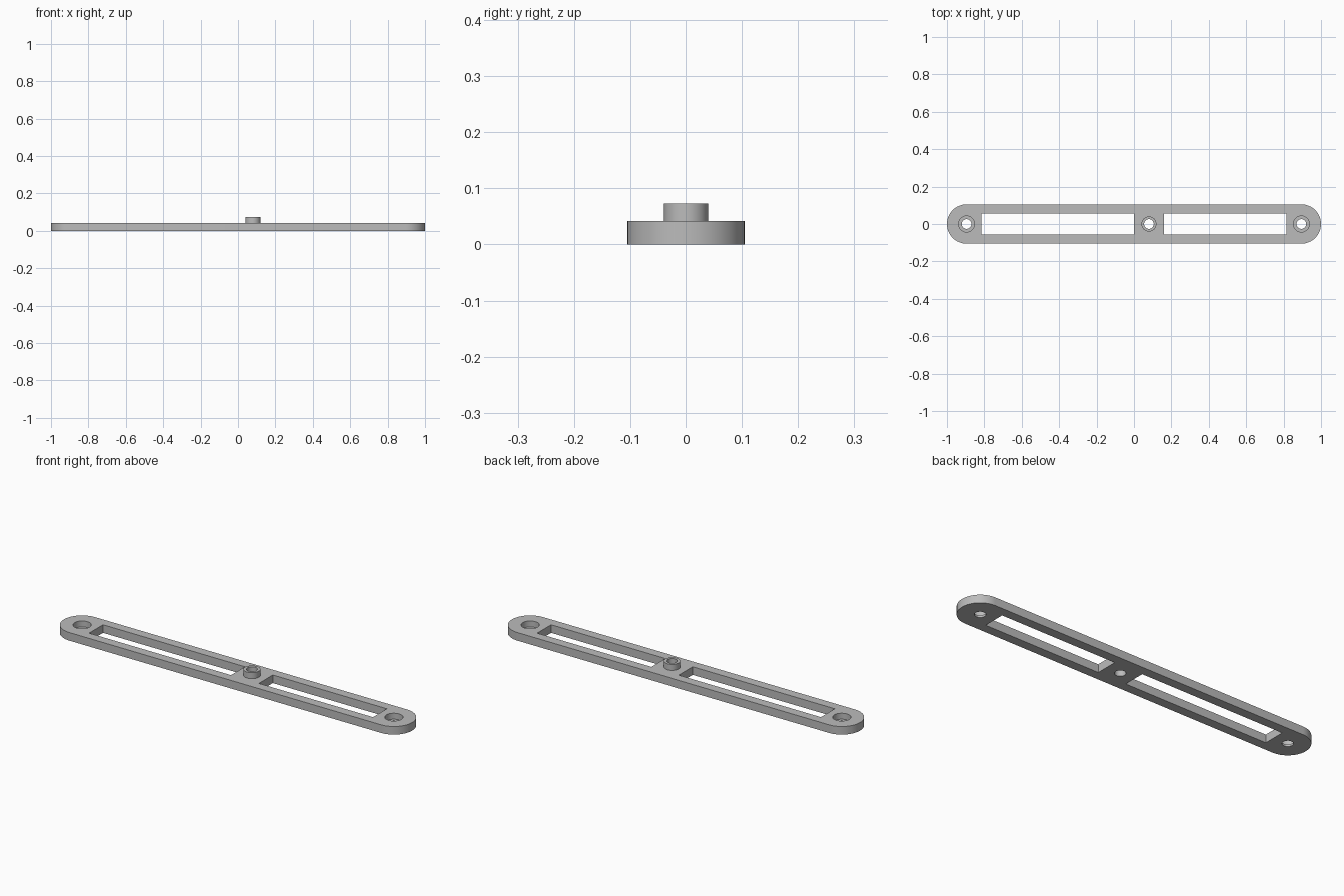
import bpy
import bmesh
import math
from mathutils import Matrix, Vector

if "Cube" in bpy.data.objects:
    bpy.data.objects.remove(bpy.data.objects["Cube"], do_unlink=True)

LENGTH, RADIUS, THICK = 2.0, 0.105, 0.042
HOLE_X = LENGTH / 2 - RADIUS
BOSS_X, BOSS_TOP = 0.08, 0.073
SLOTS = [(-0.815, 0.0), (0.16, 0.815)]
SLOT_HALF = 0.057
FLOOR = 0.011

grey = bpy.data.materials.new("plain grey")
grey.use_nodes = True
colour = (0.5, 0.5, 0.5, 1)
grey.diffuse_color = colour
grey.node_tree.nodes["Principled BSDF"].inputs["Base Color"].default_value = colour


def finish(bm, name):
    bmesh.ops.recalc_face_normals(bm, faces=bm.faces)
    mesh = bpy.data.meshes.new(name)
    bm.to_mesh(mesh)
    bm.free()
    mesh.materials.append(grey)
    obj = bpy.data.objects.new(name, mesh)
    bpy.context.collection.objects.link(obj)
    return obj


def prism(name, outline, z0, z1):
    """Extrude a flat outline from z0 to z1."""
    bm = bmesh.new()
    face = bm.faces.new([bm.verts.new((x, y, z0)) for x, y in outline])
    top = bmesh.ops.extrude_face_region(bm, geom=[face])["geom"]
    verts = [v for v in top if isinstance(v, bmesh.types.BMVert)]
    bmesh.ops.translate(bm, verts=verts, vec=Vector((0, 0, z1 - z0)))
    return finish(bm, name)


def cylinder(name, x, radius, z0, z1, sides=48):
    bm = bmesh.new()
    bmesh.ops.create_cone(bm, cap_ends=True, segments=sides, radius1=radius,
                          radius2=radius, depth=z1 - z0,
                          matrix=Matrix.Translation((x, 0, (z0 + z1) / 2)))
    return finish(bm, name)


def combine(target, tool, operation):
    """Apply a boolean and discard the tool."""
    tool.hide_render = True
    bpy.context.view_layer.objects.active = target
    mod = target.modifiers.new(operation, "BOOLEAN")
    mod.operation, mod.object, mod.solver = operation, tool, "EXACT"
    bpy.ops.object.modifier_apply(modifier=mod.name)
    bpy.data.objects.remove(tool, do_unlink=True)


# Bar with rounded ends
steps = 32
outline = []
for side, start in ((1, -math.pi / 2), (-1, math.pi / 2)):
    for i in range(steps + 1):
        a = start + math.pi * i / steps
        outline.append((side * HOLE_X + RADIUS * math.cos(a), RADIUS * math.sin(a)))
bar = prism("slotted_bar", outline, 0, THICK)

# Raised boss
combine(bar, cylinder("boss", BOSS_X, 0.04, THICK / 2, BOSS_TOP), "UNION")

# Long slots
for x0, x1 in SLOTS:
    rect = [(x0, -SLOT_HALF), (x1, -SLOT_HALF), (x1, SLOT_HALF), (x0, SLOT_HALF)]
    combine(bar, prism("slot_cutter", rect, -0.1, 0.2), "DIFFERENCE")

# Through holes, with wider recesses at both ends
for x in (-HOLE_X, BOSS_X, HOLE_X):
    combine(bar, cylinder("hole_cutter", x, 0.026, -0.1, 0.2, 24), "DIFFERENCE")
for x in (-HOLE_X, HOLE_X):
    combine(bar, cylinder("recess_cutter", x, 0.043, FLOOR, 0.2), "DIFFERENCE")

# Smooth round walls, sharp edges
bpy.ops.object.select_all(action="DESELECT")
bar.select_set(True)
bpy.context.view_layer.objects.active = bar
bpy.ops.object.shade_smooth_by_angle(angle=math.radians(30))
